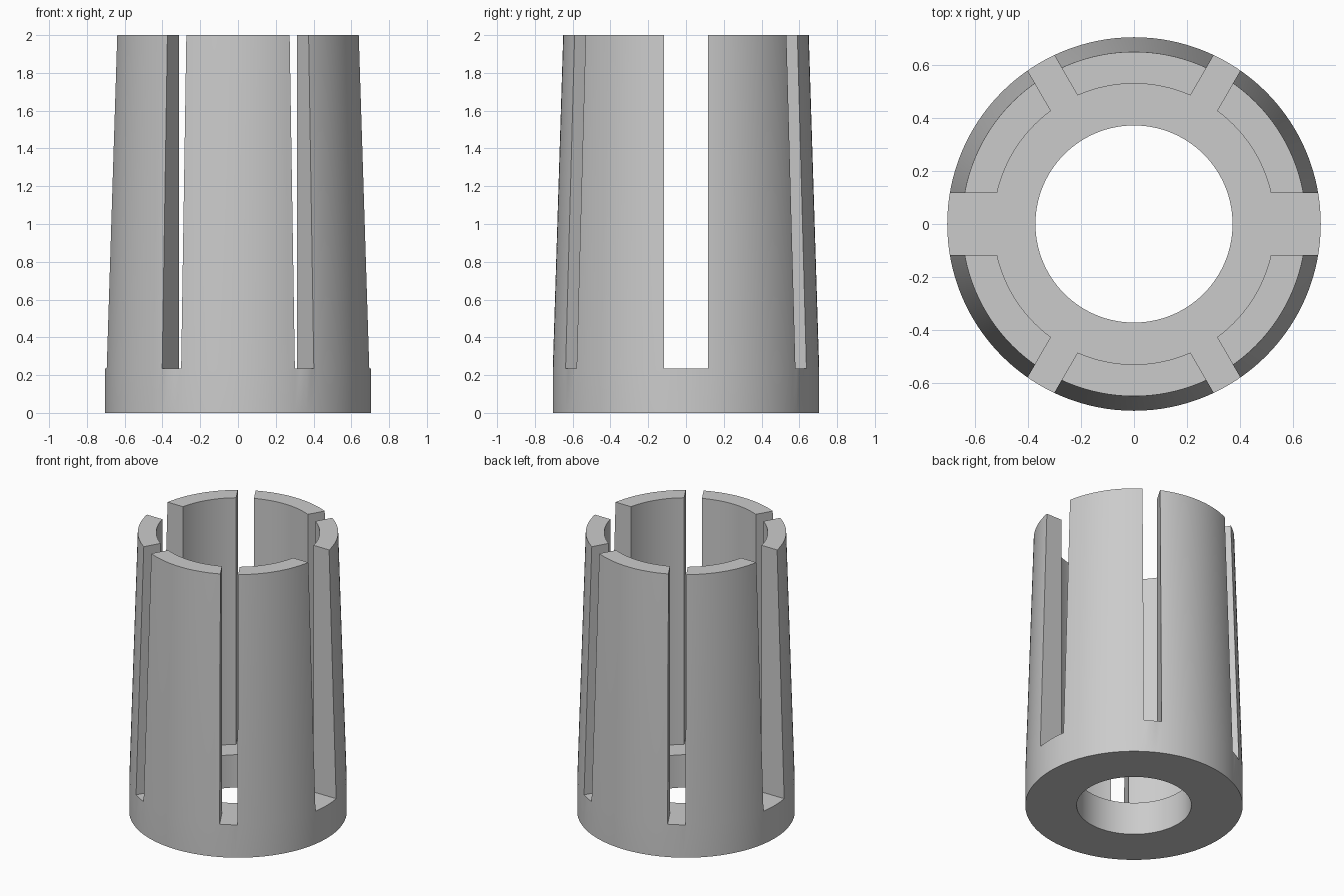
import bpy, bmesh, math
from mathutils import Matrix

if "Cube" in bpy.data.objects:
    bpy.data.objects.remove(bpy.data.objects["Cube"])

SEGMENTS = 128
FLOOR = 0.235          # height of the solid base ring
WIDE, NARROW = 0.234, 0.116

grey = bpy.data.materials.new("plain grey")
grey.diffuse_color = (0.6, 0.6, 0.6, 1)
grey.use_nodes = True
grey.node_tree.nodes["Principled BSDF"].inputs["Base Color"].default_value = grey.diffuse_color


def make_object(name, bm):
    bmesh.ops.recalc_face_normals(bm, faces=bm.faces)
    mesh = bpy.data.meshes.new(name)
    bm.to_mesh(mesh)
    bm.free()
    mesh.materials.append(grey)
    obj = bpy.data.objects.new(name, mesh)
    bpy.context.collection.objects.link(obj)
    return obj


def revolve(name, profile):
    """Spin a closed (radius, height) profile about z."""
    bm = bmesh.new()
    rings = []
    for i in range(SEGMENTS):
        a = 2 * math.pi * i / SEGMENTS
        rings.append([bm.verts.new((r * math.cos(a), r * math.sin(a), z)) for r, z in profile])
    n = len(profile)
    for i, ring in enumerate(rings):
        nxt = rings[(i + 1) % SEGMENTS]
        for j in range(n):
            k = (j + 1) % n
            bm.faces.new((ring[j], nxt[j], nxt[k], ring[k]))
    return make_object(name, bm)


def slot_cutter(angle, width):
    """Long bar across the whole diameter, open above the top."""
    bm = bmesh.new()
    bmesh.ops.create_cube(bm, size=1)
    bm.transform(Matrix.Rotation(angle, 4, 'Z')
                 @ Matrix.Translation((0, 0, FLOOR + 1))
                 @ Matrix.Diagonal((2, width, 2, 1)))
    cutter = make_object("slot_cutter", bm)
    cutter.hide_render = True
    return cutter


# Sleeve: base ring with a small bore, tapered wall with a wider bore
sleeve = revolve("slotted_sleeve", [
    (0.372, 0), (0.705, 0), (0.705, FLOOR), (0.65, 2), (0.53, 2), (0.53, FLOOR), (0.372, FLOOR)])

# Slots: one wide pair and two narrow pairs split the wall into six fingers
for degrees, width in ((0, WIDE), (60, NARROW), (120, NARROW)):
    cutter = slot_cutter(math.radians(degrees), width)
    mod = sleeve.modifiers.new("slot", 'BOOLEAN')
    mod.operation = 'DIFFERENCE'
    mod.solver = 'EXACT'
    mod.object = cutter
    bpy.context.view_layer.objects.active = sleeve
    bpy.ops.object.modifier_apply(modifier=mod.name)
    bpy.data.objects.remove(cutter)

# Smooth round walls, sharp rims and slot edges
sleeve.select_set(True)
bpy.context.view_layer.objects.active = sleeve
bpy.ops.object.shade_smooth_by_angle(angle=math.radians(30))
